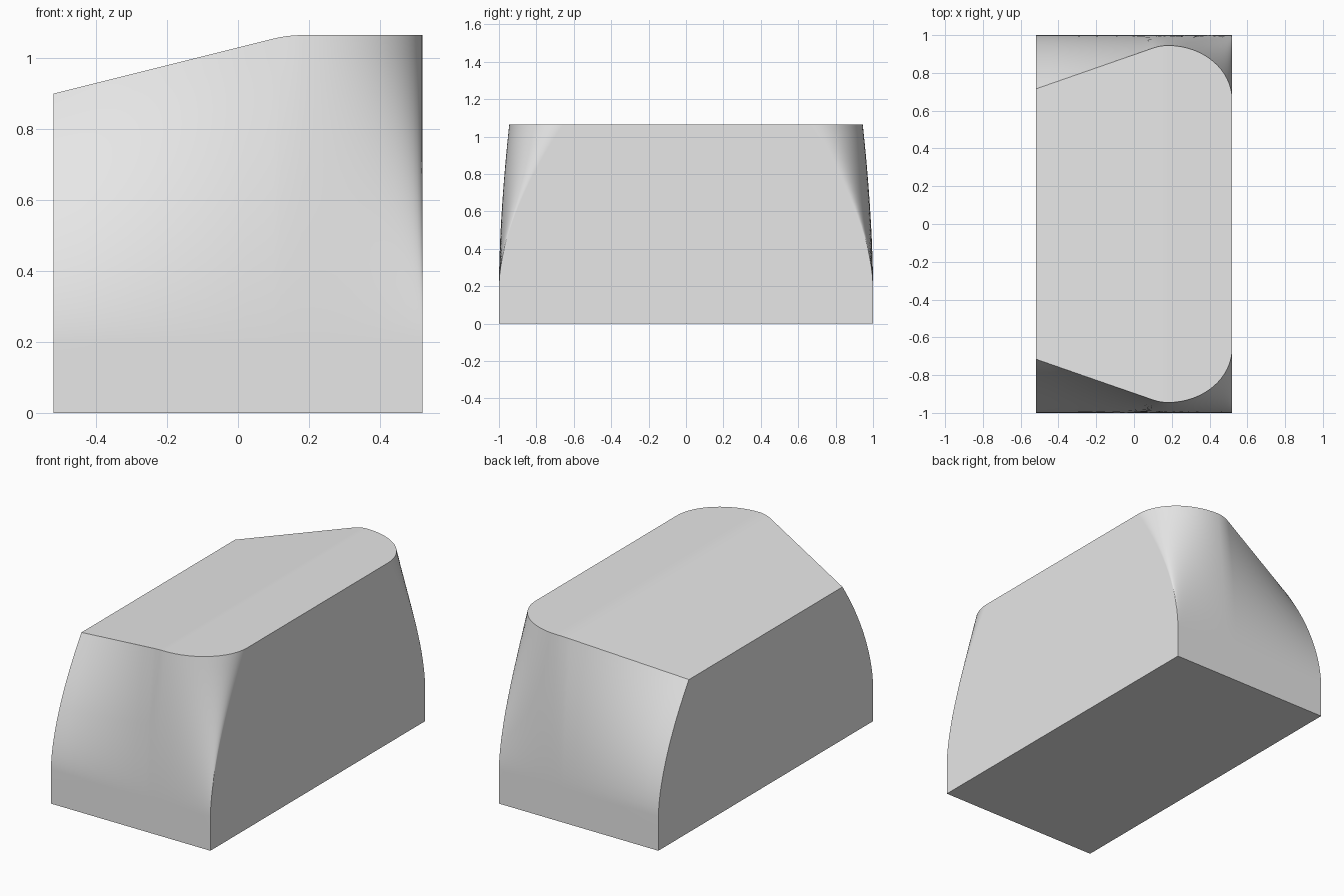
import bpy, bmesh
from math import sin, sqrt, pi, radians

cube = bpy.data.objects.get("Cube")
if cube:
    bpy.data.objects.remove(cube, do_unlink=True)

HALF_X, BASE_Z, PEAK_X, BEND_X = 0.52, 0.2, 0.18, 0.1
ROWS = 16

grey = bpy.data.materials.new("light grey")
grey.use_nodes = True
grey.diffuse_color = (0.8, 0.8, 0.8, 1)
grey.node_tree.nodes["Principled BSDF"].inputs["Base Color"].default_value = grey.diffuse_color


def eased_rise(x, low, high):
    """Straight ramp that eases into a level stretch at PEAK_X."""
    run = BEND_X + HALF_X
    ease = PEAK_X - BEND_X
    slope = (high - low) / (run + ease / 2)
    if x <= BEND_X:
        return low + slope * (x + HALF_X)
    s = min(x - BEND_X, ease)
    return low + slope * (run + s - s * s / (2 * ease))


def top_half_width(x):
    if x <= PEAK_X:
        return eased_rise(x, 0.715, 0.945)
    u = min(1, (x - PEAK_X) / (HALF_X - PEAK_X))
    return 0.655 + 0.29 * sqrt(1 - u * u)


def section(x):
    """Closed cross-section: straight base, then ends curving inward to the top."""
    top = eased_rise(x, 0.9, 1.065)
    inset = 1 - top_half_width(x)
    side = [(1, 0)]
    for i in range(ROWS + 1):
        t = i / ROWS
        side.append((1 - inset * t ** 1.7, BASE_Z + (top - BASE_Z) * t))
    return [(x, y, z) for y, z in side] + [(x, -y, z) for y, z in reversed(side)]


# Stations along x: straight ramp, easing, rounded corner
stations = [-HALF_X + (BEND_X + HALF_X) * i / 8 for i in range(8)]
stations += [BEND_X + (PEAK_X - BEND_X) * i / 4 for i in range(4)]
stations += [PEAK_X + (HALF_X - PEAK_X) * sin(pi / 2 * i / 16) for i in range(17)]

# Loft the sections into one solid block
bm = bmesh.new()
loops = [[bm.verts.new(p) for p in section(x)] for x in stations]
for a, b in zip(loops, loops[1:]):
    for i in range(len(a)):
        j = (i + 1) % len(a)
        bm.faces.new((a[i], a[j], b[j], b[i]))
bm.faces.new(loops[0])
bm.faces.new(loops[-1])
bmesh.ops.recalc_face_normals(bm, faces=bm.faces)

mesh = bpy.data.meshes.new("tapered_block")
bm.to_mesh(mesh)
bm.free()
mesh.materials.append(grey)
block = bpy.data.objects.new("tapered_block", mesh)
bpy.context.collection.objects.link(block)

# Smooth ends, crisp outer edges, flat large faces
bpy.ops.object.select_all(action="DESELECT")
block.select_set(True)
bpy.context.view_layer.objects.active = block
bpy.ops.object.shade_smooth_by_angle(angle=radians(30))
weighted = block.modifiers.new("even_shading", "WEIGHTED_NORMAL")
weighted.keep_sharp = True
